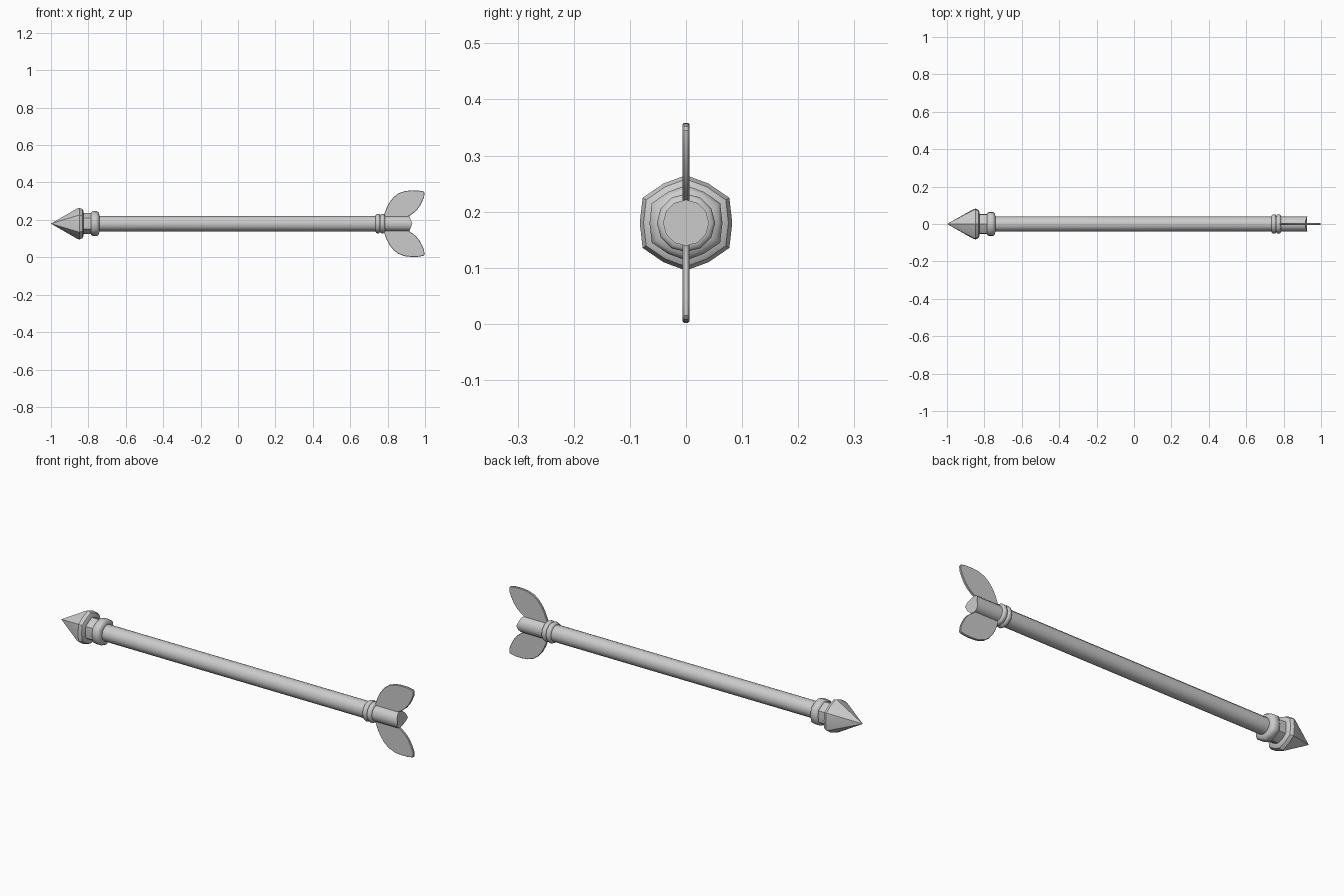
import bpy, bmesh, math

if "Cube" in bpy.data.objects:
    bpy.data.objects.remove(bpy.data.objects["Cube"])

ZC = 0.18      # height of the arrow axis
SIDES = 12


def finish(name, bm, angle=30):
    bmesh.ops.recalc_face_normals(bm, faces=bm.faces)
    me = bpy.data.meshes.new(name)
    bm.to_mesh(me)
    bm.free()
    ob = bpy.data.objects.new(name, me)
    bpy.context.collection.objects.link(ob)
    bpy.ops.object.select_all(action='DESELECT')
    ob.select_set(True)
    bpy.context.view_layer.objects.active = ob
    bpy.ops.object.shade_smooth_by_angle(angle=math.radians(angle))
    return ob


def hexish(a):
    # softened hexagon: corners at 30 degrees, slightly bulging sides
    c, s = abs(math.cos(a)), abs(math.sin(a))
    if c > 0.99:
        return 0.97
    if s > 0.99:
        return 1.0
    return 1.05 if c > s else 0.95


def lathe(name, profile, shape=lambda a: 1.0, saddle=0.0, angle=30):
    # revolve (x, radius) points about the arrow axis
    bm = bmesh.new()
    rings = []
    for i, (x, r) in enumerate(profile):
        if r == 0:
            rings.append([bm.verts.new((x, 0, ZC))])
            continue
        ring = []
        for k in range(SIDES):
            a = 2 * math.pi * k / SIDES
            rr = r * shape(a)
            dx = -saddle * abs(math.sin(a)) if i == len(profile) - 1 else 0
            ring.append(bm.verts.new((x + dx, rr * math.cos(a), ZC + rr * math.sin(a))))
        rings.append(ring)
    for A, B in zip(rings, rings[1:]):
        for k in range(SIDES):
            j = (k + 1) % SIDES
            if len(A) == 1:
                bm.faces.new((A[0], B[j], B[k]))
            else:
                bm.faces.new((A[k], A[j], B[j], B[k]))
    for ring in (rings[0], rings[-1]):
        if len(ring) > 1:
            bm.faces.new(ring)
    return finish(name, bm, angle)


# pointed head and the collar behind it
lathe("arrow_head", [(-1, 0), (-0.86, 0.081), (-0.848, 0.085), (-0.832, 0.078),
                     (-0.825, 0.066), (-0.825, 0.04)], hexish, angle=35)
lathe("head_neck", [(-0.835, 0.056), (-0.78, 0.056)], hexish)
lathe("head_collar", [(-0.787, 0.05), (-0.785, 0.06), (-0.776, 0.067), (-0.755, 0.067),
                      (-0.745, 0.06), (-0.741, 0.045)], hexish, angle=50)

# shaft with a slightly saddle-cut tail end
lathe("shaft", [(-0.79, 0.041), (0.932, 0.041)], saddle=0.016, angle=40)

# two binding rings
for n, x in enumerate((0.748, 0.773)):
    lathe(f"binding_ring_{n + 1}", [(x - 0.013, 0.04), (x - 0.011, 0.048), (x - 0.005, 0.052),
                                    (x + 0.005, 0.052), (x + 0.011, 0.048), (x + 0.013, 0.04)],
          angle=50)

# leaf-shaped fins, mirrored about the axis
LEAF = [(0.775, 0.02), (0.783, 0.055), (0.795, 0.086), (0.81, 0.114), (0.832, 0.142),
        (0.858, 0.162), (0.892, 0.174), (0.928, 0.178), (0.965, 0.177), (0.992, 0.172),
        (0.997, 0.165), (0.995, 0.142), (0.985, 0.118), (0.97, 0.09), (0.952, 0.068),
        (0.93, 0.05), (0.908, 0.037), (0.9, 0.02)]
for name, sgn in (("upper_fin", 1), ("lower_fin", -1)):
    bm = bmesh.new()
    face = bm.faces.new([bm.verts.new((x, -0.006, ZC + sgn * z)) for x, z in LEAF])
    ext = bmesh.ops.extrude_face_region(bm, geom=[face])
    bmesh.ops.translate(bm, vec=(0, 0.012, 0),
                        verts=[v for v in ext["geom"] if isinstance(v, bmesh.types.BMVert)])
    fin = finish(name, bm)
    bev = fin.modifiers.new("soft_edge", 'BEVEL')
    bev.width = 0.002
    bev.segments = 1
    bev.limit_method = 'ANGLE'
    bev.angle_limit = math.radians(60)
